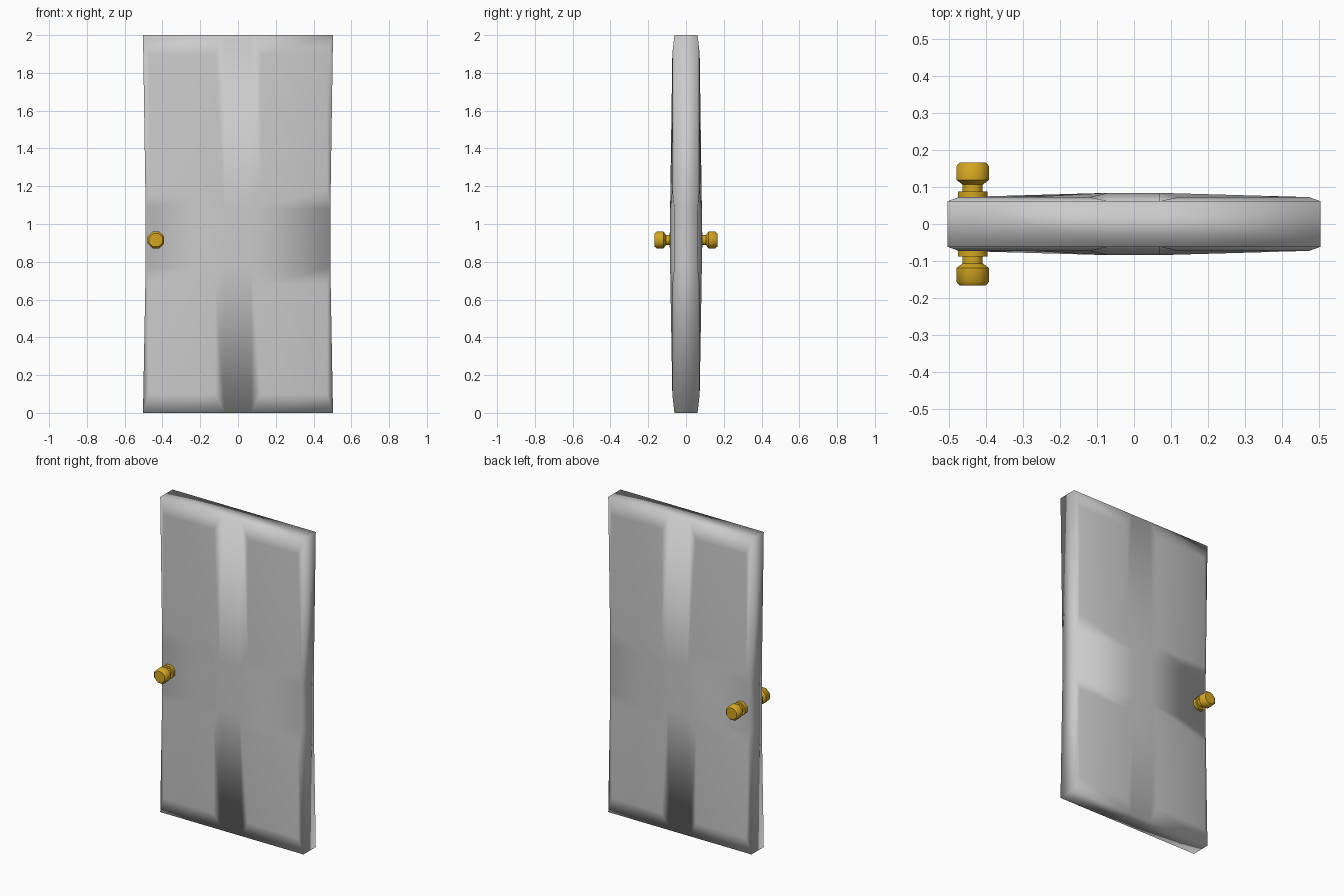
import bpy, bmesh, math

if "Cube" in bpy.data.objects:
    bpy.data.objects.remove(bpy.data.objects["Cube"])


def material(name, rgb):
    m = bpy.data.materials.new(name)
    m.diffuse_color = (*rgb, 1)
    m.use_nodes = True
    m.node_tree.nodes["Principled BSDF"].inputs["Base Color"].default_value = m.diffuse_color
    return m


def finish(bm, name, mat, angle):
    bmesh.ops.remove_doubles(bm, verts=bm.verts, dist=1e-5)
    bmesh.ops.recalc_face_normals(bm, faces=bm.faces)
    me = bpy.data.meshes.new(name)
    bm.to_mesh(me)
    bm.free()
    me.materials.append(mat)
    ob = bpy.data.objects.new(name, me)
    bpy.context.collection.objects.link(ob)
    bpy.ops.object.select_all(action='DESELECT')
    ob.select_set(True)
    bpy.context.view_layer.objects.active = ob
    bpy.ops.object.shade_smooth_by_angle(angle=math.radians(angle))
    return ob


GREY = material("light grey", (0.6, 0.6, 0.6))
GOLD = material("gold", (0.65, 0.38, 0.015))

# Door slab: 4 x 4 grid on each side, slightly bulging toward the centre cross
EDGE_Y, PANEL_Y, CENTRE_Y = 0.0615, 0.0725, 0.084
ZS = [0, 0.77, 1.08, 2]
PANEL_X = {0: (-0.472, -0.12), 2: (0.12, 0.472)}
PANEL_Z = {0: (0.10, 0.68), 2: (1.18, 1.90)}


def grid_point(i, k, side):
    inner_x, inner_z = i in (1, 2), k in (1, 2)
    half = 0.07 if inner_x else (0.489 if inner_z else 0.503)
    y = CENTRE_Y if inner_x and inner_z else EDGE_Y
    return (half * (-1 if i < 2 else 1), side * y, ZS[k])


bm = bmesh.new()
rims = {}
for side in (-1, 1):
    g = {(i, k): bm.verts.new(grid_point(i, k, side)) for i in range(4) for k in range(4)}
    for i in range(3):
        for k in range(3):
            outer = [g[i, k], g[i + 1, k], g[i + 1, k + 1], g[i, k + 1]]
            if i == 1 or k == 1:          # cross-shaped rails
                bm.faces.new(outer)
                continue
            # corner panel with a sloped frame around it
            (x0, x1), (z0, z1) = PANEL_X[i], PANEL_Z[k]
            inner = [bm.verts.new((x, side * PANEL_Y, z))
                     for x, z in ((x0, z0), (x1, z0), (x1, z1), (x0, z1))]
            bm.faces.new(inner)
            for n in range(4):
                m = (n + 1) % 4
                bm.faces.new((outer[n], outer[m], inner[m], inner[n]))
    rims[side] = [g[p] for p in [(0, 0), (1, 0), (2, 0), (3, 0), (3, 1), (3, 2),
                                 (3, 3), (2, 3), (1, 3), (0, 3), (0, 2), (0, 1)]]
# rim joining front and back
for n in range(12):
    m = (n + 1) % 12
    bm.faces.new((rims[-1][n], rims[-1][m], rims[1][m], rims[1][n]))
finish(bm, "door_panel", GREY, 85)

# Knobs: eight-sided turned profile (radius, distance from door centre)
PROFILE = [(0.04, 0.055), (0.04, 0.087), (0.027, 0.087), (0.027, 0.106),
           (0.044, 0.119), (0.044, 0.156), (0.035, 0.166)]
SIDES = 8


def knob(name, side):
    bm = bmesh.new()
    rings = []
    for r, y in PROFILE:
        r /= math.cos(math.pi / SIDES)
        rings.append([bm.verts.new((-0.435 + r * math.cos((n + 0.5) * math.tau / SIDES), side * y,
                                    0.915 + r * math.sin((n + 0.5) * math.tau / SIDES)))
                      for n in range(SIDES)])
    for a, b in zip(rings, rings[1:]):
        for n in range(SIDES):
            m = (n + 1) % SIDES
            bm.faces.new((a[n], a[m], b[m], b[n]))
    bm.faces.new(rings[0])
    bm.faces.new(rings[-1])
    finish(bm, name, GOLD, 46)


knob("front_knob", -1)
knob("back_knob", 1)
